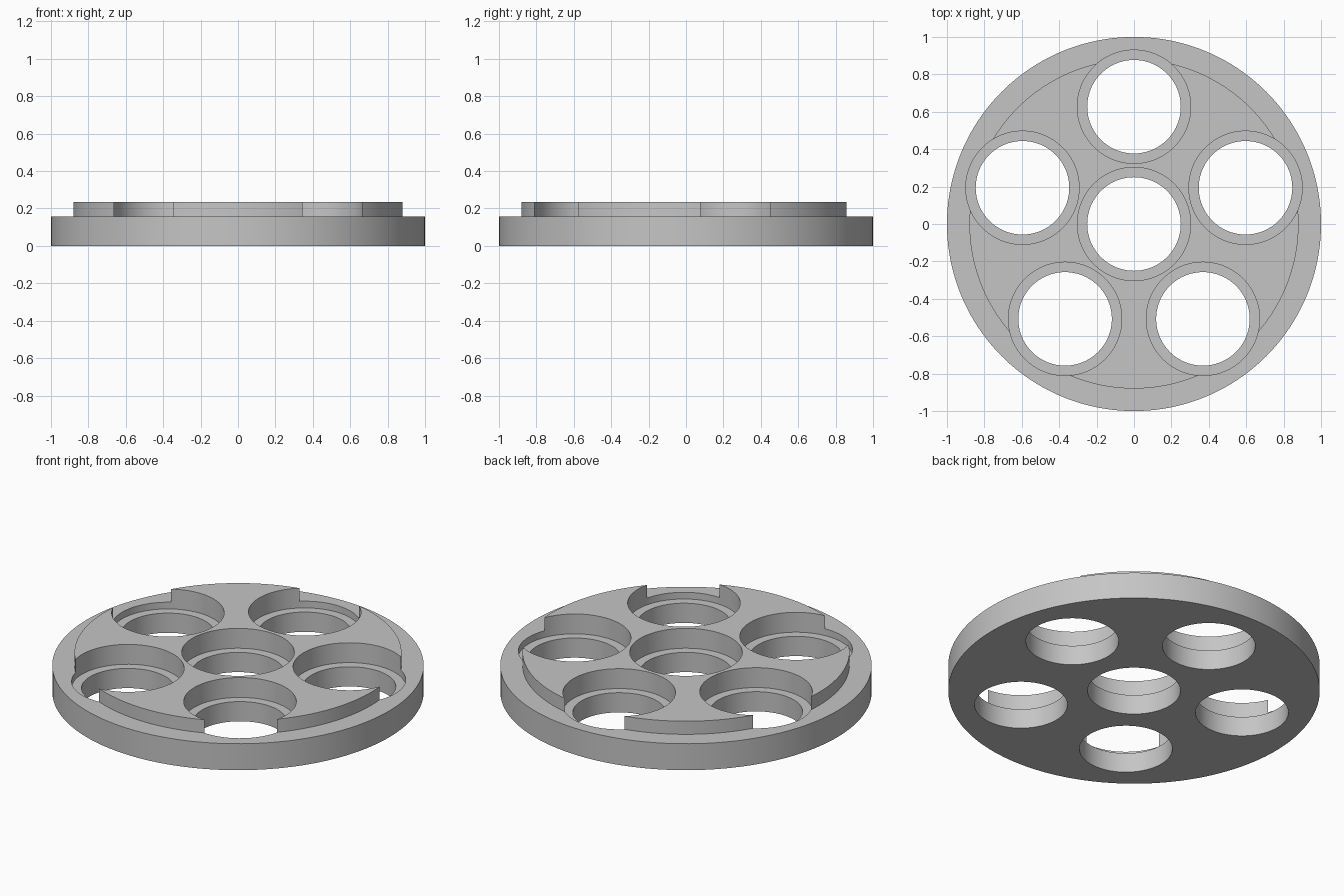
import bpy, bmesh, math
from mathutils import Vector

cube = bpy.data.objects.get("Cube")
if cube:
    bpy.data.objects.remove(cube, do_unlink=True)

# Main dimensions
BASE_TOP, PLATE_TOP, LEDGE = 0.157, 0.235, 0.117
PLATE_R, HOLE_R, BORE_R, RING_R = 0.88, 0.25, 0.303, 0.627

grey = bpy.data.materials.new("plain grey")
grey.use_nodes = True
colour = (0.56, 0.56, 0.56, 1)
grey.diffuse_color = colour
grey.node_tree.nodes["Principled BSDF"].inputs["Base Color"].default_value = colour


def add_turned(bm, profile, centre=Vector((0, 0, 0)), sides=128):
    """Closed solid turned about a vertical axis from (radius, z) points."""
    rings = []
    for r, z in profile:
        angles = [math.tau * i / sides for i in range(sides)]
        rings.append([bm.verts.new(centre + Vector((r * math.cos(a), r * math.sin(a), z)))
                      for a in angles])
    for low, high in zip(rings, rings[1:]):
        for i in range(sides):
            j = (i + 1) % sides
            bm.faces.new((low[i], low[j], high[j], high[i]))
    bm.faces.new(rings[0][::-1])
    bm.faces.new(rings[-1])


def make_object(name, bm):
    mesh = bpy.data.meshes.new(name)
    bm.normal_update()
    bm.to_mesh(mesh)
    bm.free()
    mesh.materials.append(grey)
    obj = bpy.data.objects.new(name, mesh)
    bpy.context.collection.objects.link(obj)
    return obj


# Round base with the smaller raised plate on top
bm = bmesh.new()
add_turned(bm, [(1, 0), (1, BASE_TOP), (PLATE_R, BASE_TOP), (PLATE_R, PLATE_TOP)], sides=160)
holder = make_object("round_holder", bm)

# Stepped holes: one in the middle, five around it
centres = [Vector((0, 0, 0))]
for k in range(5):
    a = math.radians(90 + 72 * k)
    centres.append(Vector((RING_R * math.cos(a), RING_R * math.sin(a), 0)))
bm = bmesh.new()
for c in centres:
    add_turned(bm, [(HOLE_R, -0.1), (HOLE_R, LEDGE), (BORE_R, LEDGE), (BORE_R, 0.4)], c, 96)
cutter = make_object("hole_cutter", bm)
cutter.hide_render = True

cut = holder.modifiers.new("stepped holes", 'BOOLEAN')
cut.operation = 'DIFFERENCE'
cut.solver = 'EXACT'
cut.object = cutter

# Apply the cut, drop the helper, then smooth the round walls
bpy.ops.object.select_all(action='DESELECT')
holder.select_set(True)
bpy.context.view_layer.objects.active = holder
bpy.ops.object.modifier_apply(modifier=cut.name)
bpy.data.objects.remove(cutter, do_unlink=True)
bpy.ops.object.shade_smooth_by_angle(angle=math.radians(30))
